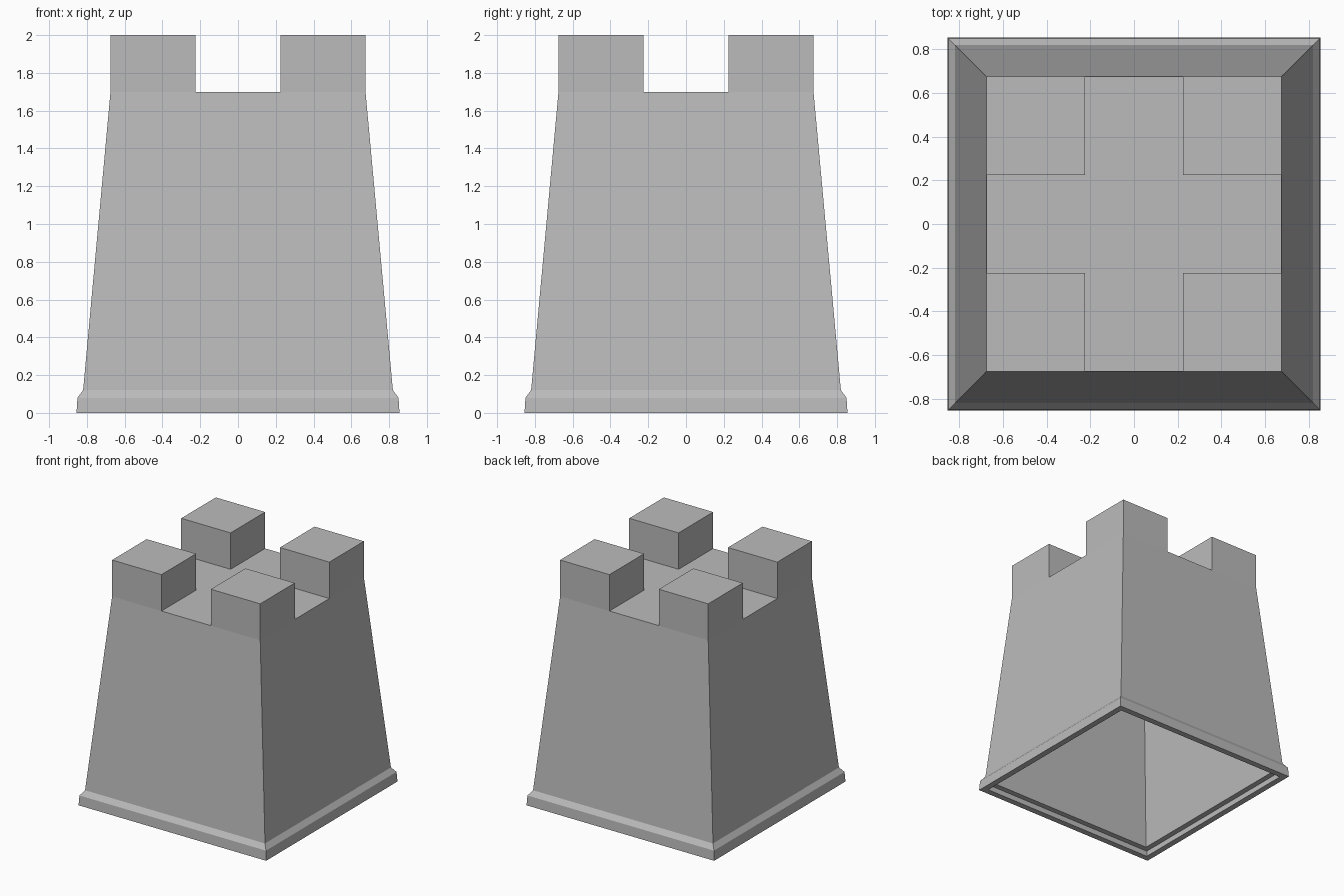
import bpy
import bmesh

cube = bpy.data.objects.get("Cube")
if cube:
    bpy.data.objects.remove(cube, do_unlink=True)

# Plain grey material
grey = bpy.data.materials.new("mid grey")
grey.use_nodes = True
colour = (0.5, 0.5, 0.5, 1)
grey.diffuse_color = colour
grey.node_tree.nodes["Principled BSDF"].inputs["Base Color"].default_value = colour


def add_skin(bm, rings, roof):
    """Square skin: a crenellated top, then walls through (half, cut, z) rings."""
    half, cut, z = rings[0]
    xs = (-half, -cut, cut, half)
    grid = [[bm.verts.new((x, y, z)) for x in xs] for y in xs]
    faces = [[bm.faces.new((grid[j][i], grid[j][i + 1], grid[j + 1][i + 1], grid[j + 1][i]))
              for i in range(3)] for j in range(3)]
    border = [grid[0][i] for i in range(3)] + [grid[j][3] for j in range(3)]
    border += [grid[3][i] for i in (3, 2, 1)] + [grid[j][0] for j in (3, 2, 1)]

    # Walls, ring by ring
    upper, old_half = border, half
    for new_half, new_cut, z in rings[1:]:
        def move(v):
            size = new_half if abs(v) > old_half - 0.001 else new_cut
            return size if v > 0 else -size
        lower = [bm.verts.new((move(v.co.x), move(v.co.y), z)) for v in upper]
        for k in range(len(upper)):
            n = (k + 1) % len(upper)
            bm.faces.new((upper[k], lower[k], lower[n], upper[n]))
        upper, old_half = lower, new_half

    # Corner battlements
    for j in (0, 2):
        for i in (0, 2):
            result = bmesh.ops.extrude_discrete_faces(bm, faces=[faces[j][i]])
            top = result["faces"][0]
            for v in top.verts:
                v.co.z = roof


bm = bmesh.new()
CUT = 0.225
# Outer skin, down to the foot and under the rim
add_skin(bm, [(0.675, CUT, 1.7), (0.82, CUT, 0.12), (0.85, CUT, 0.08),
              (0.855, CUT, 0), (0.805, CUT, 0)], 2.0)
outer = set(bm.faces)
# Hollow inside with a stepped ledge behind the rim
add_skin(bm, [(0.625, 0.275, 1.65), (0.76, 0.275, 0.045),
              (0.805, CUT, 0.045), (0.805, CUT, 0)], 1.95)
bmesh.ops.reverse_faces(bm, faces=[f for f in bm.faces if f not in outer])
bmesh.ops.remove_doubles(bm, verts=bm.verts, dist=0.0005)
bmesh.ops.recalc_face_normals(bm, faces=bm.faces)

mesh = bpy.data.meshes.new("castle_mould")
bm.to_mesh(mesh)
bm.free()
mesh.materials.append(grey)
tower = bpy.data.objects.new("castle_mould", mesh)
bpy.context.collection.objects.link(tower)
